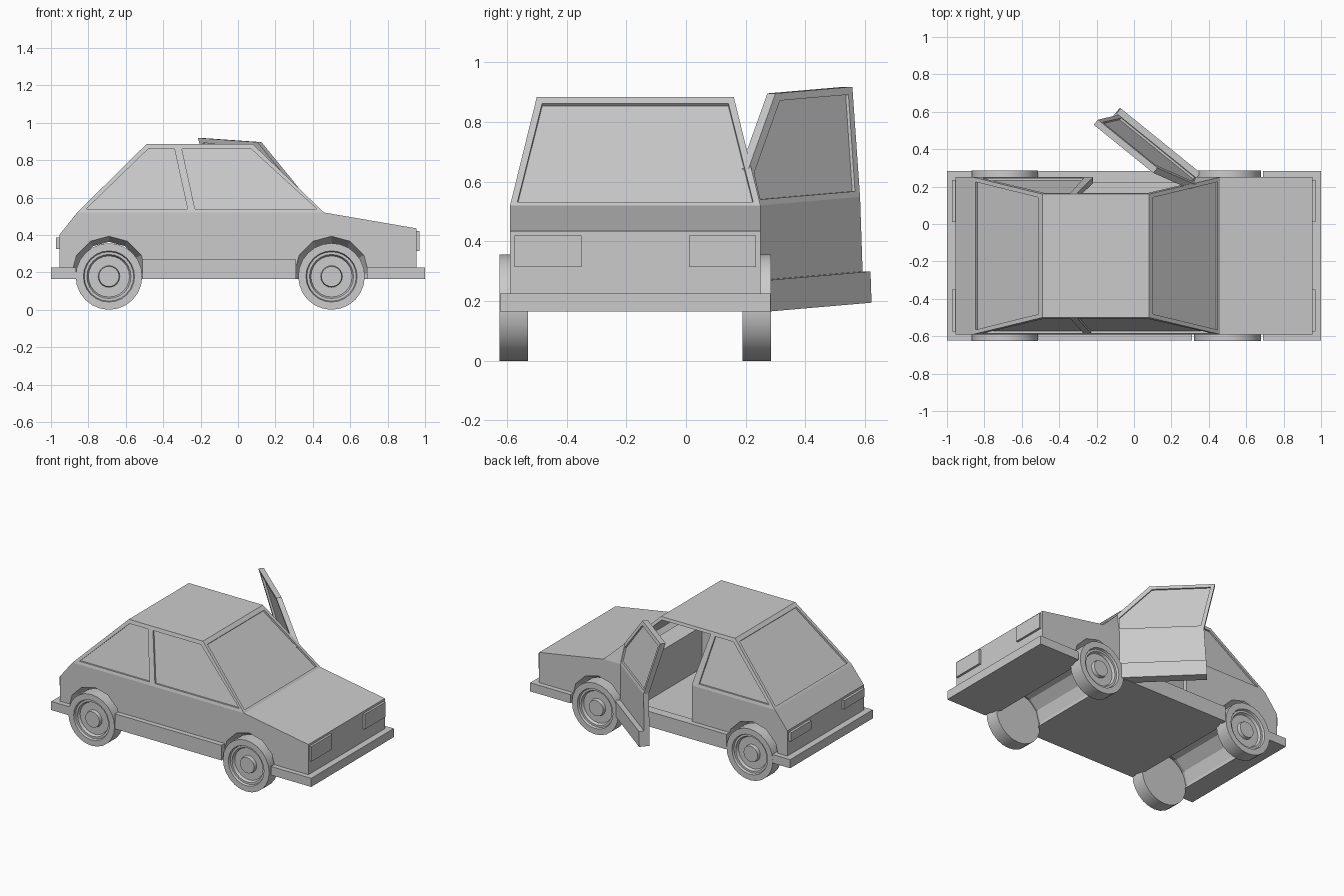
import bpy, bmesh, math
from mathutils import Vector

cube = bpy.data.objects.get("Cube")
if cube:
    bpy.data.objects.remove(cube)

paint = bpy.data.materials.new("light_grey")
paint.use_nodes = True
GREY = (0.6, 0.6, 0.6, 1)
paint.diffuse_color = GREY
paint.node_tree.nodes["Principled BSDF"].inputs["Base Color"].default_value = GREY

MID, HALF = -0.17, 0.42          # body centre line and half width
RIGHT, LEFT = MID - HALF, MID + HALF
BELT, ROOF, LEAN = 0.52, 0.885, 0.09


def finish(name, bm, origin=(0, 0, 0)):
    bmesh.ops.recalc_face_normals(bm, faces=bm.faces[:])
    bmesh.ops.translate(bm, verts=bm.verts[:], vec=-Vector(origin))
    mesh = bpy.data.meshes.new(name)
    bm.to_mesh(mesh)
    bm.free()
    mesh.materials.append(paint)
    ob = bpy.data.objects.new(name, mesh)
    ob.location = origin
    bpy.context.collection.objects.link(ob)
    return ob


def prism(name, pts, y0, y1, lean=(0, 0), origin=(0, 0, 0)):
    """Side profile extruded along y; above the belt each side can lean."""
    bm = bmesh.new()
    sides = [[bm.verts.new((x, y, z)) for x, z in pts] for y in (y0, y1)]
    for ring, k in zip(sides, lean):
        bm.faces.new(ring)
        belt = [v for v in ring if abs(v.co.z - BELT) < 1e-4]
        if k and len(belt) == 2:
            bmesh.ops.connect_verts(bm, verts=belt)
        for v in ring:
            v.co.y += k * LEAN * max(0, v.co.z - BELT) / (ROOF - BELT)
    a, b = sides
    for i in range(len(pts)):
        bm.faces.new((a[i - 1], a[i], b[i], b[i - 1]))
    return finish(name, bm, origin)


def box(name, x0, x1, y0, y1, z0, z1):
    return prism(name, [(x0, z0), (x1, z0), (x1, z1), (x0, z1)], y0, y1)


def slab(name, pts, near, far):
    """Quad thickened between two offsets along its outward normal."""
    p = [Vector(q) for q in pts]
    n = (p[1] - p[0]).cross(p[2] - p[1]).normalized()
    if n.z < 0:
        n = -n
    bm = bmesh.new()
    rings = [[bm.verts.new(q + n * d) for q in p] for d in (near, far)]
    for r in rings:
        bm.faces.new(r)
    for i in range(4):
        bm.faces.new((rings[0][i - 1], rings[0][i], rings[1][i], rings[1][i - 1]))
    return finish(name, bm)


def lathe(name, profile, origin, sides):
    """Closed solid of revolution about y from (y, radius) pairs."""
    bm = bmesh.new()
    rings = []
    for y, r in profile:
        rings.append([bm.verts.new((r * math.sin(t), y, r * math.cos(t)))
                      for t in (2 * math.pi * i / sides for i in range(sides))])
    for a, b in zip(rings, rings[1:]):
        for i in range(sides):
            bm.faces.new((a[i - 1], a[i], b[i], b[i - 1]))
    bm.faces.new(rings[0])
    bm.faces.new(rings[-1])
    ob = finish(name, bm)
    ob.location = origin
    return ob


def cut(target, cutter):
    cutter.hide_render = True
    mod = target.modifiers.new("cut", "BOOLEAN")
    mod.operation, mod.solver, mod.object = "DIFFERENCE", "EXACT", cutter
    bpy.context.view_layer.objects.active = target
    bpy.ops.object.modifier_apply(modifier=mod.name)
    bpy.data.objects.remove(cutter)


# Body shell
body = prism("body", [(0.955, 0.165), (0.955, 0.435), (0.46, BELT), (0.08, ROOF),
                      (-0.49, ROOF), (-0.86, BELT), (-0.955, 0.4), (-0.955, 0.165)],
             RIGHT, LEFT, (1, -1))
cut(body, prism("cabin", [(0.27, 0.2), (0.27, 0.49), (0.41, BELT), (0.06, 0.855),
                          (-0.46, 0.855), (-0.8, BELT), (-0.47, 0.49), (-0.47, 0.2)],
                RIGHT + 0.03, LEFT - 0.03, (1, -1)))

# Wheel wells run right across, flaring at the outer arches
for x, inner in ((-0.69, 0.17), (0.5, 0.16)):
    cut(body, lathe("well", [(-0.45, 0.205), (-0.42, 0.2), (-0.34, inner),
                             (0.34, inner), (0.42, 0.2), (0.45, 0.205)],
                    (x, MID, 0.193), 12))

# Side windows with recessed panes
rear_win = [(-0.48, 0.86), (-0.34, 0.86), (-0.27, 0.54), (-0.81, 0.54)]
front_win = [(-0.3, 0.86), (0.07, 0.86), (0.42, 0.54), (-0.23, 0.54)]
for name, pts, y, s in (("right_rear_glass", rear_win, RIGHT, 1),
                        ("right_front_glass", front_win, RIGHT, 1),
                        ("left_rear_glass", rear_win, LEFT, -1)):
    cut(body, prism("hole", pts, y - s * 0.1, y + s * 0.17))
    prism(name, pts, y + s * 0.012, y + s * 0.02, (s, s))

# Door opening on the left side
cut(body, prism("opening", [(0.32, 0.27), (0.32, 0.625), (0.07, 0.865),
                            (-0.305, 0.865), (-0.22, 0.53), (-0.22, 0.27)],
                LEFT - 0.17, LEFT + 0.1))

# Windscreen and rear window, inset within their sloping faces
for name, xb, xt in (("windscreen", 0.46, 0.08), ("rear_window", -0.86, -0.49)):
    def edge(f, w):
        return [(xb + (xt - xb) * f, MID + k * w, BELT + (ROOF - BELT) * f) for k in (-1, 1)]
    low, high = edge(0.035, 0.395), edge(0.94, 0.312)
    quad = [low[0], low[1], high[1], high[0]]
    cut(body, slab("hole", quad, -0.06, 0.02))
    slab(name, quad, -0.02, -0.013)

# Bumpers and sills
W = HALF + 0.034
box("front_bumper", 0.69, 1, MID - W, MID + W, 0.165, 0.225)
box("rear_bumper", -1, -0.865, MID - W, MID + W, 0.165, 0.225)
box("right_sill", -0.51, 0.31, MID - W, RIGHT, 0.165, 0.27)
box("left_sill", -0.51, 0.31, LEFT, MID + W, 0.165, 0.27)

# Lamps
for side, s in (("right", -1), ("left", 1)):
    y0, y1 = sorted((MID + s * 0.18, MID + s * 0.405))
    box(side + "_headlamp", 0.95, 0.97, y0, y1, 0.315, 0.42)
    box(side + "_tail_lamp", -0.972, -0.95, y0, y1, 0.325, 0.385)

# Wheels with recessed rim and raised hub
for end, x in (("front", 0.5), ("rear", -0.69)):
    for side, s in (("right", -1), ("left", 1)):
        prof = [(0, 0.178), (0.095, 0.178), (0.095, 0.137), (0.08, 0.132),
                (0.08, 0.118), (0.062, 0.11), (0.062, 0.058), (0.085, 0.054), (0.085, 0.045)]
        wheel = lathe(end + "_" + side + "_wheel", [(s * y, r) for y, r in prof],
                      (x, MID + s * 0.36, 0.178), 24)
        bpy.ops.object.select_all(action="DESELECT")
        wheel.select_set(True)
        bpy.context.view_layer.objects.active = wheel
        bpy.ops.object.shade_smooth_by_angle(angle=math.radians(30))

# Open door, hinged at its front edge and slightly raised at the rear
HINGE = (0.33, LEFT, 0.165)
door = prism("door", [(0.33, 0.165), (0.33, BELT), (0.33, 0.645), (0.1, ROOF),
                      (-0.31, ROOF), (-0.22, BELT), (-0.22, 0.165)],
             LEFT - 0.035, LEFT, (-1, -1), HINGE)
door_win = [(0.305, 0.54), (0.305, 0.63), (0.085, 0.86), (-0.28, 0.86), (-0.2, 0.54)]
cut(door, prism("hole", door_win, LEFT - 0.2, LEFT + 0.1))
glass = prism("door_glass", door_win, LEFT - 0.02, LEFT - 0.012, (-1, -1), HINGE)
skirt = prism("door_skirt", [(0.33, 0.165), (0.33, 0.27), (-0.22, 0.27), (-0.22, 0.165)],
              LEFT, LEFT + 0.034, (0, 0), HINGE)
for part in (door, glass, skirt):
    part.rotation_euler = (0, math.radians(3.1), math.radians(-39))
